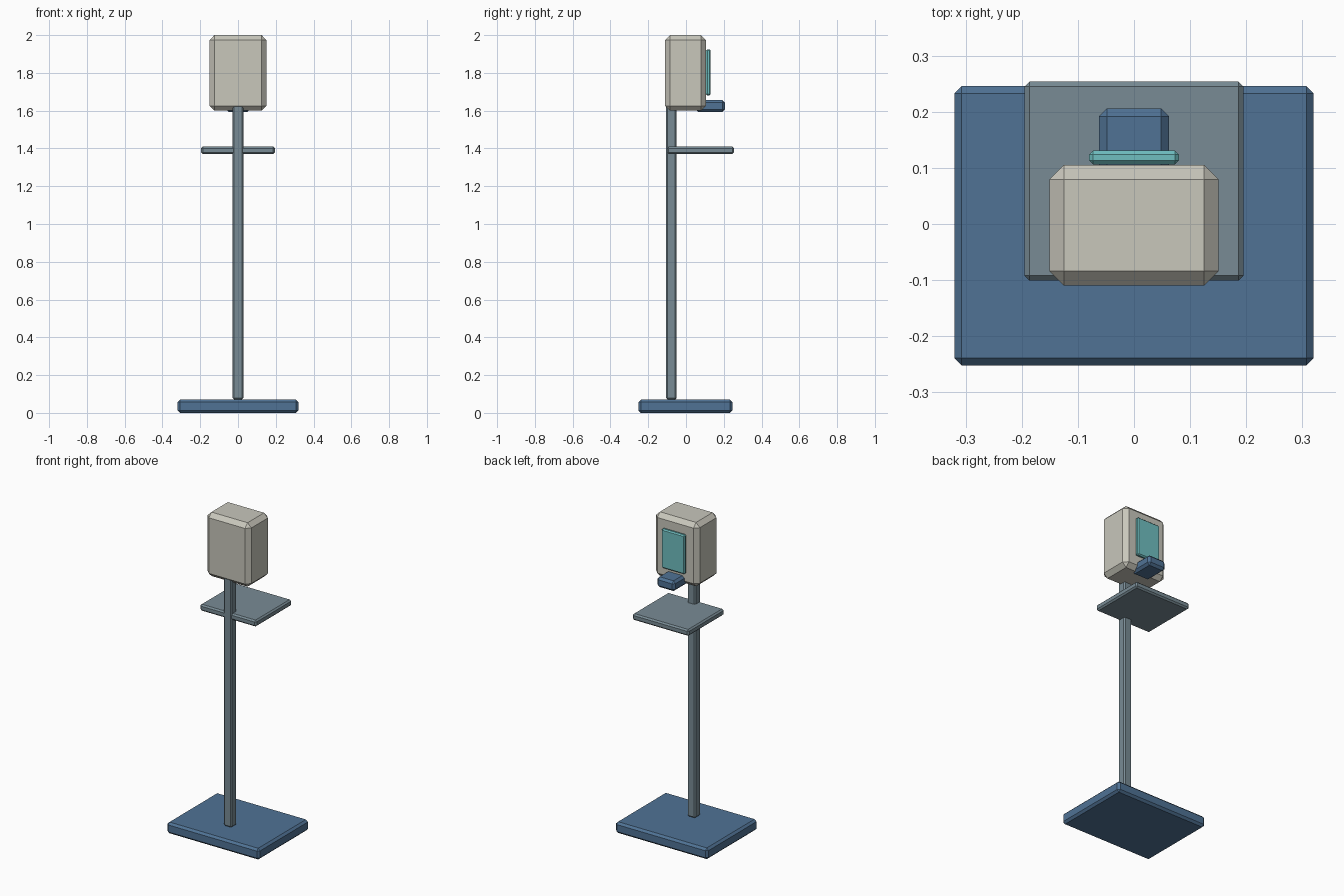
import bpy
import bmesh

if "Cube" in bpy.data.objects:
    bpy.data.objects.remove(bpy.data.objects["Cube"])

BLUE = (0.08, 0.17, 0.30, 1)
GREY = (0.19, 0.26, 0.30, 1)
CREAM = (0.58, 0.57, 0.50, 1)
TEAL = (0.16, 0.52, 0.53, 1)
materials = {}


def material(name, color):
    if name not in materials:
        materials[name] = bpy.data.materials.new(name)
        materials[name].diffuse_color = color
    return materials[name]


def chamfer_box(name, x, y, z, bevel, mat):
    """Box given by (min, max) per axis, with single-segment chamfers."""
    bm = bmesh.new()
    bmesh.ops.create_cube(bm, size=1)
    for v in bm.verts:
        v.co = [r[0] + (c + 0.5) * (r[1] - r[0]) for c, r in zip(v.co, (x, y, z))]
    bmesh.ops.bevel(bm, geom=bm.edges[:], offset=bevel, segments=1,
                    affect='EDGES', profile=0.5)
    mesh = bpy.data.meshes.new(name)
    bm.to_mesh(mesh)
    bm.free()
    mesh.materials.append(mat)
    obj = bpy.data.objects.new(name, mesh)
    bpy.context.collection.objects.link(obj)
    return obj


blue = material("blue_paint", BLUE)
grey = material("grey_metal", GREY)
cream = material("cream_shell", CREAM)
teal = material("teal_panel", TEAL)

# Stand: floor plate, upright and drip shelf
chamfer_box("base_plate", (-0.32, 0.32), (-0.252, 0.246), (0, 0.07), 0.013, blue)
chamfer_box("post", (-0.028, 0.028), (-0.105, -0.05), (0.07, 1.66), 0.008, grey)
chamfer_box("drip_tray", (-0.195, 0.195), (-0.101, 0.254), (1.37, 1.41), 0.009, grey)

# Dispenser head with its window and nozzle on the rear side
chamfer_box("dispenser_body", (-0.151, 0.151), (-0.11, 0.105), (1.6, 2.0), 0.026, cream)
chamfer_box("window_panel", (-0.08, 0.08), (0.106, 0.131), (1.68, 1.925), 0.007, teal)
chamfer_box("nozzle", (-0.062, 0.062), (0.05, 0.206), (1.593, 1.657), 0.014, blue)

for m in bpy.data.materials:
    if m.users and not m.is_grease_pencil:
        m.use_nodes = True
        m.node_tree.nodes["Principled BSDF"].inputs["Base Color"].default_value = m.diffuse_color
